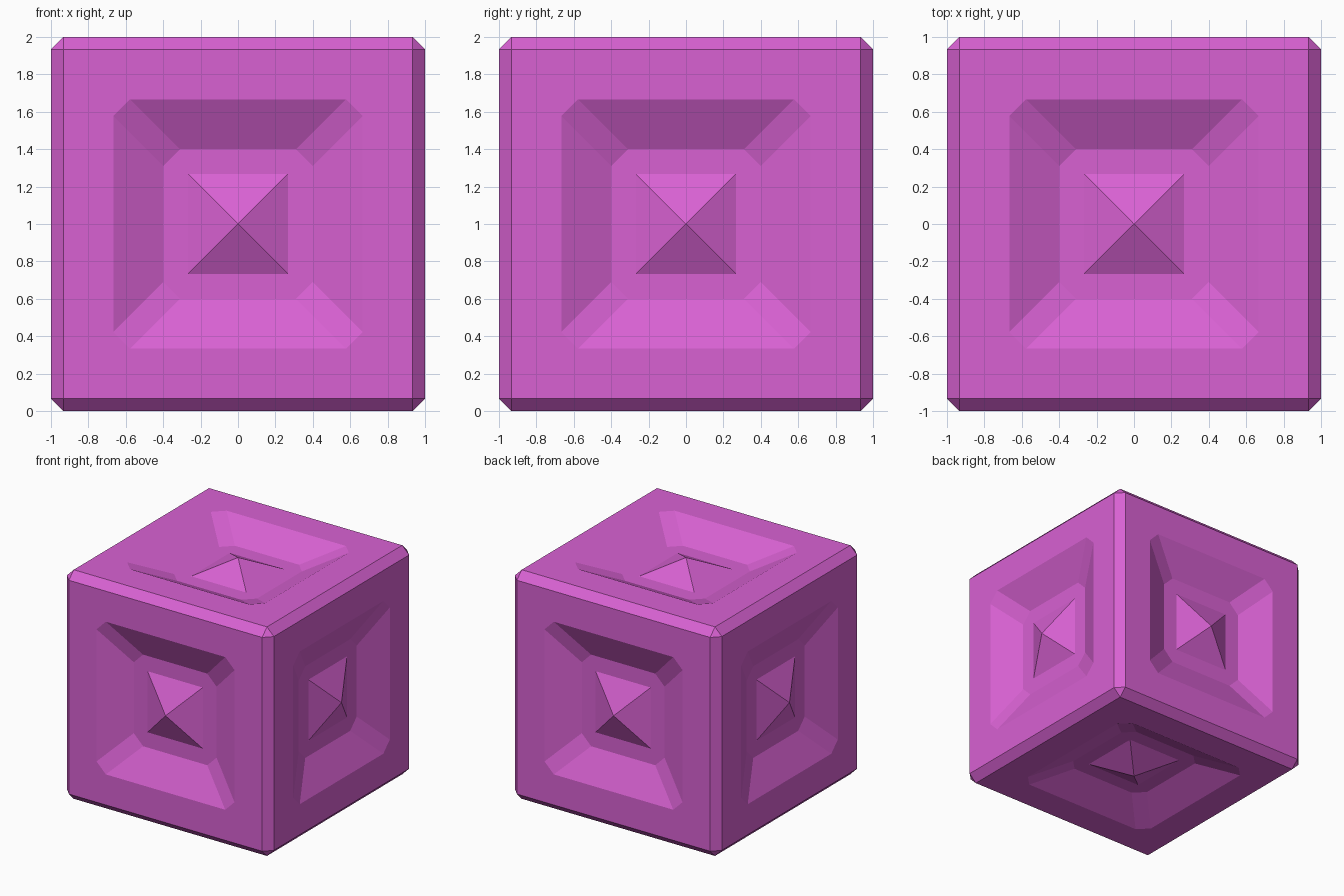
import bpy, bmesh
from math import radians
from mathutils import Matrix, Vector

if "Cube" in bpy.data.objects:
    bpy.data.objects.remove(bpy.data.objects["Cube"])

BEVEL = 1 / 15
DEPTH = 2 / 15

# Panel profile: (half width, corner cut, distance of plane from cube centre)
RINGS = [
    (1 - BEVEL, 0, 1),        # border of the flat face
    (2 / 3, 0.09, 1),         # rim of the recess
    (0.4, 0.09, 1 - DEPTH),   # recess floor
    (4 / 15, 0, 1 - DEPTH),   # pyramid base
    (0, 0, 1),                # pyramid tip
]


def ring(r, c, z):
    """Square with cut corners, eight points counter-clockwise."""
    pts = []
    for i in range(4):
        turn = Matrix.Rotation(radians(90 * i), 3, 'Z')
        pts += [turn @ Vector((r, r - c, z)), turn @ Vector((r - c, r, z))]
    return pts


def add_panel(bm, rot):
    loops = [[bm.verts.new(rot @ p) for p in ring(*args)] for args in RINGS]
    for a, b in zip(loops, loops[1:]):
        for i in range(8):
            j = (i + 1) % 8
            bm.faces.new((a[i], a[j], b[j], b[i]))


# Bevelled cube with its six large faces removed
bm = bmesh.new()
bmesh.ops.create_cube(bm, size=2)
bmesh.ops.bevel(bm, geom=bm.edges[:], offset=BEVEL, segments=1,
                affect='EDGES', profile=0.5)
big = [f for f in bm.faces if f.calc_area() > 1]
bmesh.ops.delete(bm, geom=big, context='FACES')

# Recessed panel on every side
for i in range(4):
    add_panel(bm, Matrix.Rotation(radians(90 * i), 3, 'Z') @ Matrix.Rotation(radians(90), 3, 'X'))
for a in (0, 180):
    add_panel(bm, Matrix.Rotation(radians(a), 3, 'X'))

bmesh.ops.remove_doubles(bm, verts=bm.verts[:], dist=0.001)
bmesh.ops.recalc_face_normals(bm, faces=bm.faces[:])
bmesh.ops.translate(bm, verts=bm.verts[:], vec=(0, 0, 1))

mesh = bpy.data.meshes.new("panelled_cube")
bm.to_mesh(mesh)
bm.free()
cube = bpy.data.objects.new("panelled_cube", mesh)
bpy.context.collection.objects.link(cube)

mat = bpy.data.materials.new("magenta")
mat.diffuse_color = (0.69, 0.12, 0.65, 1)
mat.use_nodes = True
mat.node_tree.nodes["Principled BSDF"].inputs["Base Color"].default_value = mat.diffuse_color
mesh.materials.append(mat)
